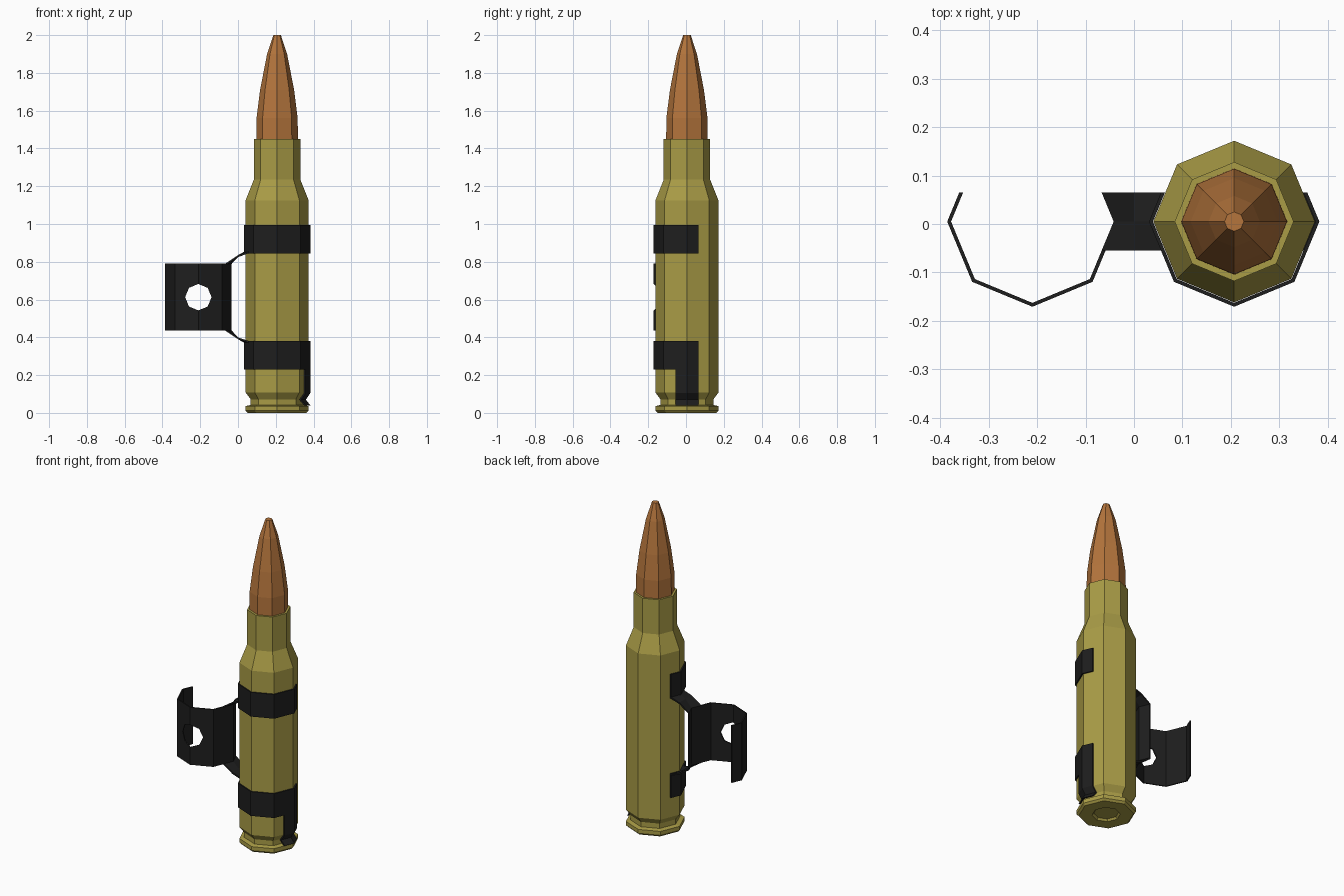
import bpy, bmesh, math

if "Cube" in bpy.data.objects:
    bpy.data.objects.remove(bpy.data.objects["Cube"])

def material(name, color):
    m = bpy.data.materials.new(name)
    m.diffuse_color = (*color, 1)
    m.use_nodes = True
    m.node_tree.nodes["Principled BSDF"].inputs["Base Color"].default_value = m.diffuse_color
    return m

BRASS = material("brass", (0.40, 0.335, 0.062))
COPPER = material("copper", (0.46, 0.178, 0.046))
BLACK = material("black_steel", (0.013, 0.013, 0.013))

CX, LX, CY = 0.207, -0.21, 0.005     # cartridge axis, empty clip axis, shared y
RI, RO, H = 0.168, 0.176, 0.06       # clip inner/outer radius, lip height past the axis
K = math.tan(math.radians(22.5))     # slope of an octagon side next to its corner
MID = 0.6125                         # height about which the clip is symmetrical

def loft(name, sections, mat):
    """Skin a list of closed loops and cap both ends."""
    bm = bmesh.new()
    rings = [[bm.verts.new(p) for p in s] for s in sections]
    n = len(rings[0])
    for a, b in zip(rings, rings[1:]):
        for i in range(n):
            j = (i + 1) % n
            bm.faces.new((a[i], a[j], b[j], b[i]))
    bm.faces.new(rings[0][::-1])
    bm.faces.new(rings[-1])
    bmesh.ops.recalc_face_normals(bm, faces=bm.faces)
    me = bpy.data.meshes.new(name)
    bm.to_mesh(me)
    bm.free()
    me.materials.append(mat)
    ob = bpy.data.objects.new(name, me)
    bpy.context.collection.objects.link(ob)
    return ob

def octagon_lathe(name, profile, mat):
    return loft(name, [[(CX + r * math.cos(i * math.pi / 4),
                         CY + r * math.sin(i * math.pi / 4), z) for i in range(8)]
                       for r, z in profile], mat)

def clip_path(r):
    """Open octagon running round the front, with a short lip at each end."""
    arc = [(r * math.cos(a), r * math.sin(a)) for a in
           (-i * math.pi / 4 for i in range(5))]
    return [(r - K * H, H)] + arc + [(-r + K * H, H)]

def clip(name, cx, z0, z1):
    secs = [[(cx + ox, CY + oy, z0), (cx + ox, CY + oy, z1),
             (cx + ix, CY + iy, z1), (cx + ix, CY + iy, z0)]
            for (ox, oy), (ix, iy) in zip(clip_path(RO), clip_path(RI))]
    return loft(name, secs, BLACK)

# cartridge case with recessed primer, rim, extractor groove, shoulder and neck
octagon_lathe("case", [(0.07, 0.012), (0.08, 0.0), (0.155, 0.0), (0.167, 0.012),
                       (0.167, 0.036), (0.14, 0.042), (0.14, 0.072), (0.167, 0.108),
                       (0.167, 1.125), (0.123, 1.235), (0.123, 1.45)], BRASS)
# bullet
octagon_lathe("bullet", [(0.11, 1.43), (0.109, 1.56), (0.09, 1.71),
                         (0.053, 1.90), (0.02, 2.0)], COPPER)

# straps round the cartridge
clip("upper_strap", CX, 0.845, 0.995)
clip("lower_strap", CX, 0.23, 0.38)

# empty clip for the next cartridge, with an eight-sided hole
holder = clip("empty_clip", LX, 0.435, 0.79)
cutter = loft("hole_cutter", [[(LX + 0.07 * math.cos(i * math.pi / 4), y,
                                MID + 0.07 * math.sin(i * math.pi / 4)) for i in range(8)]
                              for y in (-0.3, 0.0)], BLACK)
cutter.hide_render = True
cutter.hide_viewport = True
mod = holder.modifiers.new("hole", "BOOLEAN")
mod.operation, mod.object, mod.solver = "DIFFERENCE", cutter, "EXACT"

# bent links joining the empty clip to both straps
for label, s in (("upper_link", 1), ("lower_link", -1)):
    secs = []
    for x, bend, z in ((LX + RI, -1, 0.78), (0.0, 0, 0.825), (CX - RI, 1, 0.847)):
        edge = [(x + bend * K * abs(y), CY + y) for y in (-H, 0, H)]
        secs.append([(px, py, MID + s * (z - MID)) for px, py in edge] +
                    [(px, py, MID + s * (z + 0.01 - MID)) for px, py in edge[::-1]])
    loft(label, secs, BLACK)

# stop tab running down from the lower strap into the groove
secs = []
for r, z in ((RO, 0.24), (RO, 0.105), (0.152, 0.07), (RO, 0.04)):
    outer = [(CX + r - K * abs(y), CY + y, z) for y in (-H, 0, H)]
    secs.append(outer + [(x - 0.009, y, z) for x, y, z in outer[::-1]])
loft("stop_tab", secs, BLACK)
